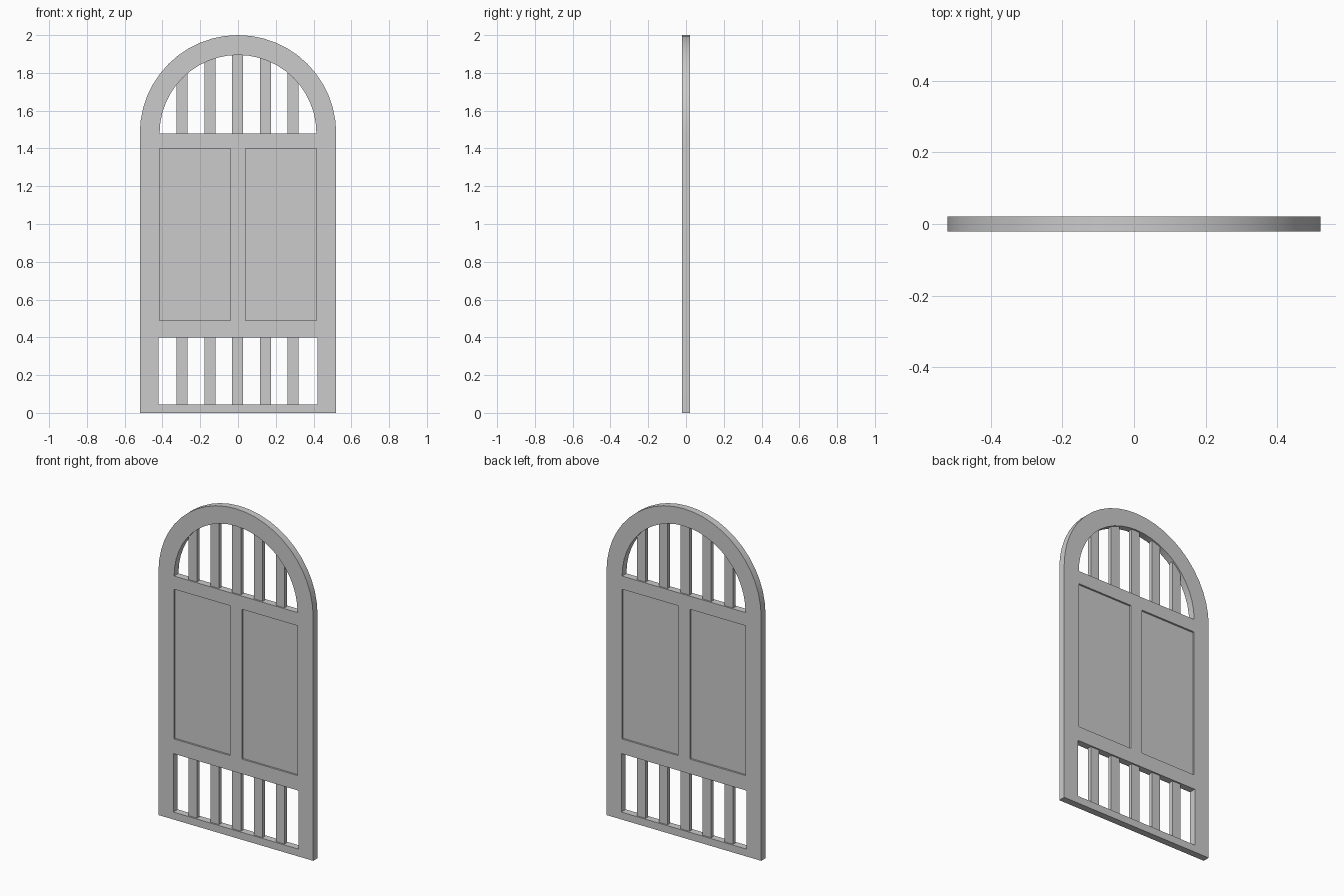
import bpy, bmesh
from math import pi, cos, sin, sqrt

if "Cube" in bpy.data.objects:
    bpy.data.objects.remove(bpy.data.objects["Cube"])

SPRING = 1.48      # height where the arch starts
HALF = 0.021       # half thickness of the frame
INNER = 0.415      # inner arch radius


def arch(r, base, n=24):
    pts = [(r * cos(pi * i / n), SPRING + r * sin(pi * i / n)) for i in range(n + 1)]
    if base < SPRING:
        pts += [(-r, base), (r, base)]
    return pts


def rect(x0, x1, z0, z1):
    return [(x0, z0), (x1, z0), (x1, z1), (x0, z1)]


def box(name, x0, x1, z0, z1, half):
    bm = bmesh.new()
    bmesh.ops.create_cube(bm, size=1)
    for v in bm.verts:
        v.co.x = x1 if v.co.x > 0 else x0
        v.co.y = half if v.co.y > 0 else -half
        v.co.z = z1 if v.co.z > 0 else z0
    me = bpy.data.meshes.new(name)
    bm.to_mesh(me)
    bm.free()
    ob = bpy.data.objects.new(name, me)
    bpy.context.collection.objects.link(ob)
    return ob


# Frame: arched outline with four openings, extruded
curve = bpy.data.curves.new("gate_frame", 'CURVE')
curve.dimensions = '2D'
curve.fill_mode = 'BOTH'
curve.extrude = HALF
loops = [arch(0.52, 0), arch(INNER, SPRING), rect(-0.42, 0.42, 0.045, 0.40),
         rect(-0.415, -0.04, 0.49, 1.40), rect(0.04, 0.415, 0.49, 1.40)]
for pts in loops:
    s = curve.splines.new('POLY')
    s.points.add(len(pts) - 1)
    for p, (x, z) in zip(s.points, pts):
        p.co = (x, z, 0, 1)
    s.use_cyclic_u = True
frame = bpy.data.objects.new("gate_frame", curve)
frame.rotation_euler.x = pi / 2
bpy.context.collection.objects.link(frame)
bpy.context.view_layer.objects.active = frame
frame.select_set(True)
bpy.ops.object.convert(target='MESH')
frame = bpy.context.view_layer.objects.active
bm = bmesh.new()
bm.from_mesh(frame.data)
bmesh.ops.remove_doubles(bm, verts=bm.verts, dist=1e-4)
bmesh.ops.recalc_face_normals(bm, faces=bm.faces)
bm.to_mesh(frame.data)
bm.free()
bpy.ops.object.shade_smooth_by_angle(angle=0.5)

# Recessed solid panels
for side, x0, x1 in (("left", -0.42, -0.035), ("right", 0.035, 0.42)):
    box("panel_" + side, x0, x1, 0.485, 1.405, 0.01)

# Upright slats in the lower opening and in the arch
for i in range(-2, 3):
    x = i * 0.147 - 0.002
    top = SPRING + sqrt(INNER ** 2 - max(abs(x) - 0.029, 0) ** 2) + 0.005
    box("lower_slat", x - 0.029, x + 0.029, 0.04, 0.405, 0.012)
    box("upper_slat", x - 0.029, x + 0.029, SPRING - 0.005, top, 0.012)
